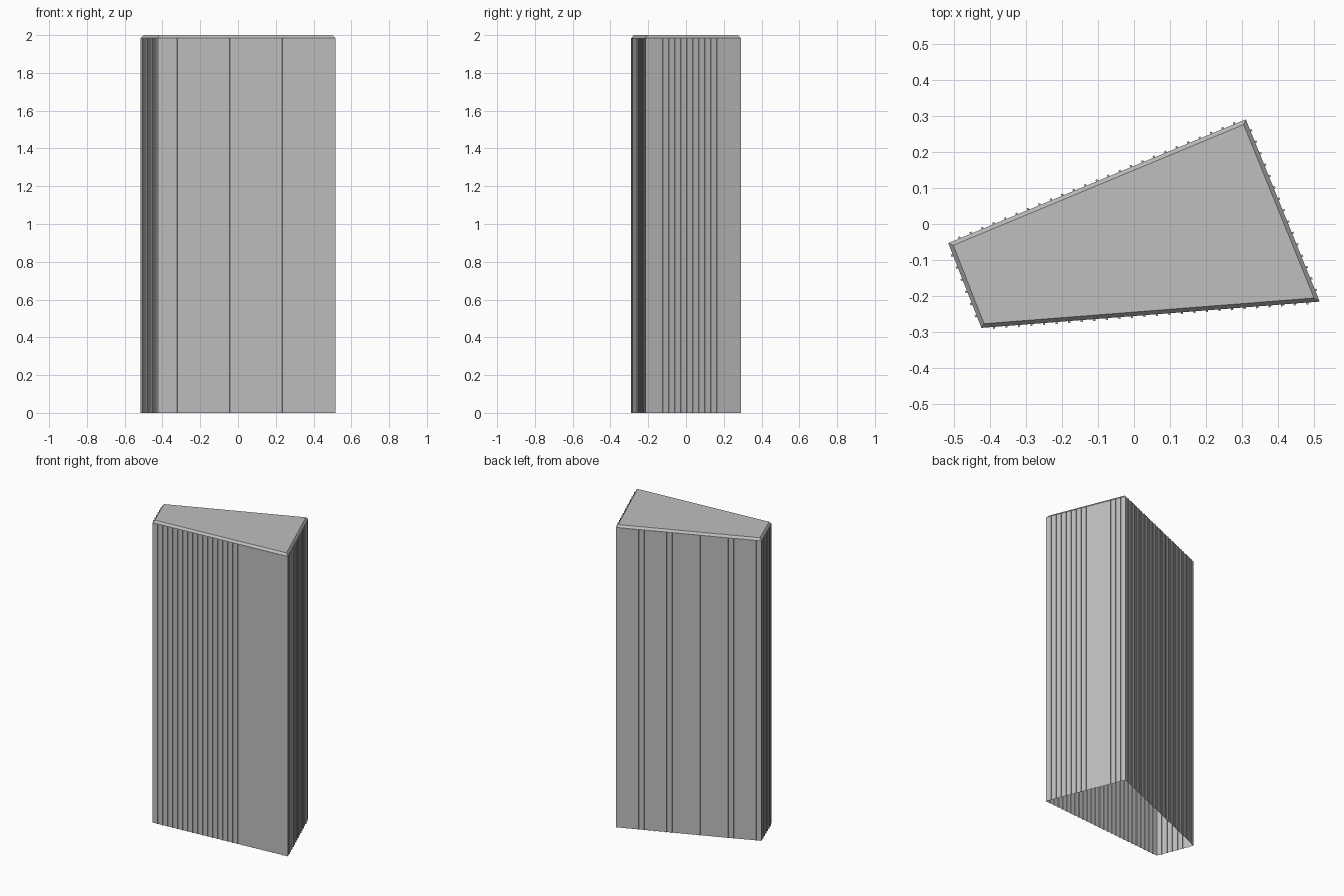
import bpy, bmesh
from mathutils import Vector

default = bpy.data.objects.get("Cube")
if default:
    bpy.data.objects.remove(default)

HEIGHT, EAVES = 2.0, 1.985
RIB_PITCH, RIB_WIDTH, RIB_DEPTH = 0.035, 0.006, 0.005
BEVEL = 0.011

# Four-sided footprint, counter-clockwise
corners = [Vector(p) for p in ((-0.515, -0.053), (-0.423, -0.288), (0.515, -0.215), (0.31, 0.29))]
sides = list(zip(corners, corners[1:] + corners[:1]))

grey = bpy.data.materials.new("concrete grey")
grey.use_nodes = True
colour = (0.52, 0.52, 0.52, 1)
grey.diffuse_color = colour
grey.node_tree.nodes["Principled BSDF"].inputs["Base Color"].default_value = colour


def finish(name, bm):
    mesh = bpy.data.meshes.new(name)
    bm.to_mesh(mesh)
    bm.free()
    mesh.materials.append(grey)
    bpy.context.collection.objects.link(bpy.data.objects.new(name, mesh))


def loft(bm, low, high, z0, z1):
    """Join two matching outlines with quads and return the upper ring."""
    a = [bm.verts.new((p.x, p.y, z0)) for p in low]
    b = [bm.verts.new((p.x, p.y, z1)) for p in high]
    for i in range(len(a)):
        j = (i + 1) % len(a)
        bm.faces.new((a[i], a[j], b[j], b[i]))
    return b


def inset(points, distance):
    """Move every side of the outline inwards by the same distance."""
    result = []
    for i, p in enumerate(points):
        before = (p - points[i - 1]).normalized()
        after = (points[(i + 1) % len(points)] - p).normalized()
        result.append(p + (after - before) * distance / before.cross(after))
    return result


# Ribbed walls, open at the base
outline = []
for start, end in sides:
    along = (end - start).normalized()
    out = Vector((along.y, -along.x)) * RIB_DEPTH
    half = along * RIB_WIDTH / 2
    count = round((end - start).length / RIB_PITCH)
    outline.append(start)
    for i in range(1, count):
        mid = start.lerp(end, i / count)
        outline += [mid - half, mid - half + out, mid + half + out, mid + half]
bm = bmesh.new()
bm.faces.new(loft(bm, outline, outline, 0, EAVES))
finish("ribbed_walls", bm)

# Roof with a bevelled edge
bm = bmesh.new()
bm.faces.new(loft(bm, corners, inset(corners, BEVEL), EAVES, HEIGHT))
finish("bevelled_roof", bm)
